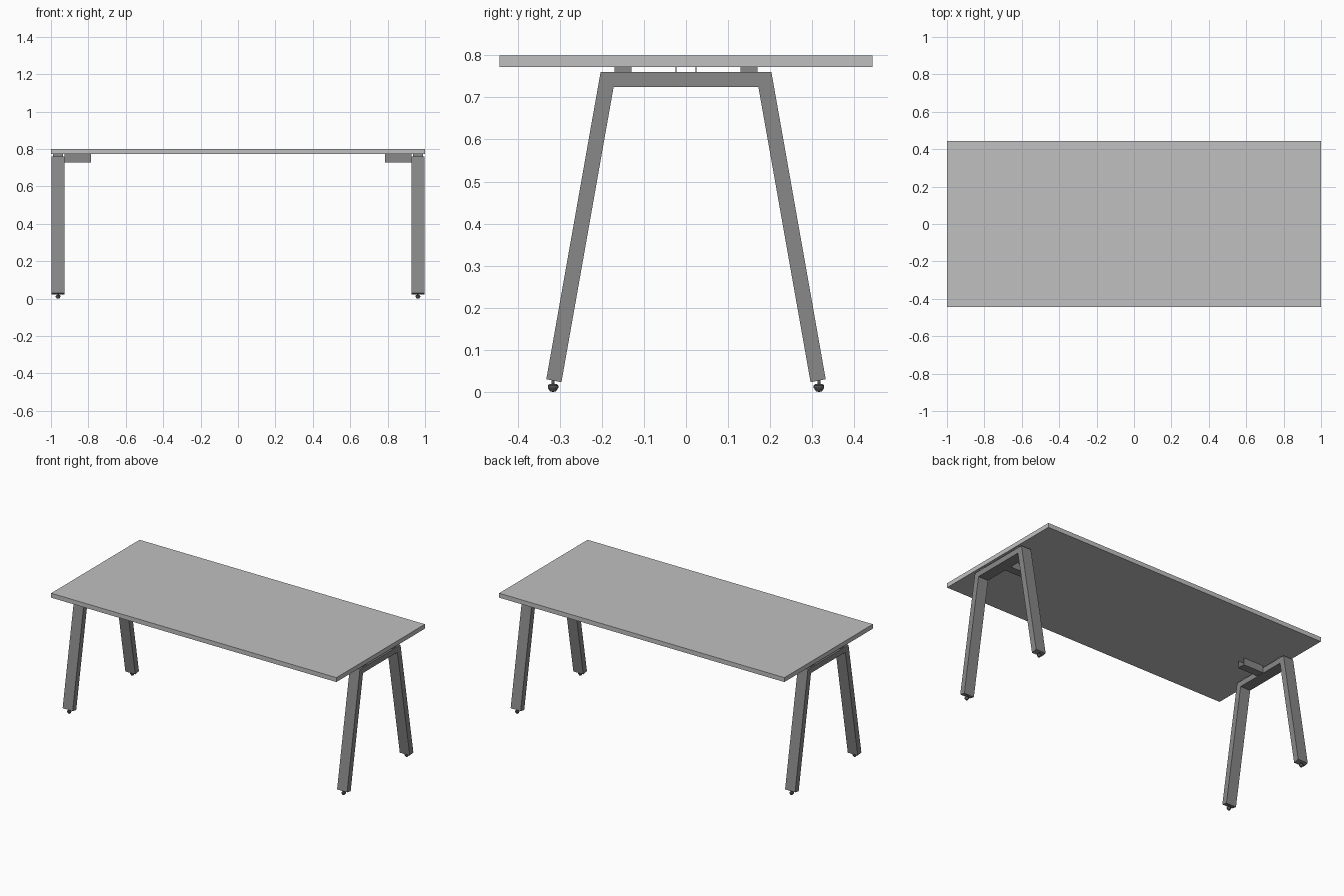
import bpy, bmesh, math
from mathutils import Matrix

cube = bpy.data.objects.get("Cube")
if cube:
    bpy.data.objects.remove(cube, do_unlink=True)


def material(name, value):
    mat = bpy.data.materials.new(name)
    mat.use_nodes = True
    col = (value, value, value, 1.0)
    mat.diffuse_color = col
    mat.node_tree.nodes["Principled BSDF"].inputs["Base Color"].default_value = col
    return mat


TOP = material("light grey", 0.53)
FRAME = material("mid grey", 0.25)
FOOT = material("dark grey", 0.10)


def finish(name, bm, mat, mirror=(False, False)):
    """Turn a bmesh into an object, mirrored across x and/or y."""
    bmesh.ops.recalc_face_normals(bm, faces=bm.faces)
    mesh = bpy.data.meshes.new(name)
    bm.to_mesh(mesh)
    bm.free()
    mesh.materials.append(mat)
    ob = bpy.data.objects.new(name, mesh)
    bpy.context.collection.objects.link(ob)
    if any(mirror):
        mod = ob.modifiers.new("Mirror", "MIRROR")
        mod.use_axis = (mirror[0], mirror[1], False)
        mod.use_mirror_merge = False
    return ob


def prism(name, profile, x0, x1, mat, mirror=(True, False)):
    """Extrude a (y, z) profile along x."""
    bm = bmesh.new()
    face = bm.faces.new([bm.verts.new((x0, y, z)) for y, z in profile])
    ext = bmesh.ops.extrude_face_region(bm, geom=[face])
    moved = [g for g in ext["geom"] if isinstance(g, bmesh.types.BMVert)]
    bmesh.ops.translate(bm, verts=moved, vec=(x1 - x0, 0, 0))
    return finish(name, bm, mat, mirror)


def rect(y0, y1, z0, z1):
    return [(y0, z0), (y1, z0), (y1, z1), (y0, z1)]


# Table top
prism("table_top", rect(-0.443, 0.443, 0.772, 0.80), -1, 1, TOP, (False, False))

# Splayed leg frames: one bent arch at each end
half = [(0.203, 0.760), (0.332, 0.030), (0.296, 0.023), (0.172, 0.725)]
arch = half + [(-y, z) for y, z in reversed(half)]
prism("leg_frame", arch, 0.927, 0.997, FRAME)

# Spacer pads between frame and top
prism("spacer_pad", rect(0.129, 0.170, 0.760, 0.772), 0.935, 0.990, FRAME, (True, True))

# Short open-topped channel reaching inward from each frame
w, t = 0.025, 0.003
channel = [(-w, 0.772), (-w, 0.727), (w, 0.727), (w, 0.772),
           (w - t, 0.772), (w - t, 0.730), (t - w, 0.730), (t - w, 0.772)]
prism("support_channel", channel, 0.787, 0.927, FRAME)

# Levelling feet, lathed: thin stem above a flared pad
bm = bmesh.new()
outline = [(0.0, 0.0), (0.007, 0.001), (0.0125, 0.010), (0.0125, 0.015),
           (0.008, 0.019), (0.004, 0.019), (0.004, 0.030)]
verts = [bm.verts.new((r, 0, z)) for r, z in outline]
edges = [bm.edges.new(pair) for pair in zip(verts, verts[1:])]
bmesh.ops.spin(bm, geom=verts + edges, axis=(0, 0, 1), cent=(0, 0, 0),
               angle=math.tau, steps=16, use_duplicate=False)
bmesh.ops.remove_doubles(bm, verts=bm.verts, dist=0.0001)
bmesh.ops.transform(bm, verts=bm.verts, matrix=Matrix.Translation((0.962, 0.316, 0)))
foot = finish("levelling_foot", bm, FOOT, (True, True))
bpy.ops.object.select_all(action="DESELECT")
foot.select_set(True)
bpy.context.view_layer.objects.active = foot
bpy.ops.object.shade_smooth_by_angle(angle=math.radians(30))
